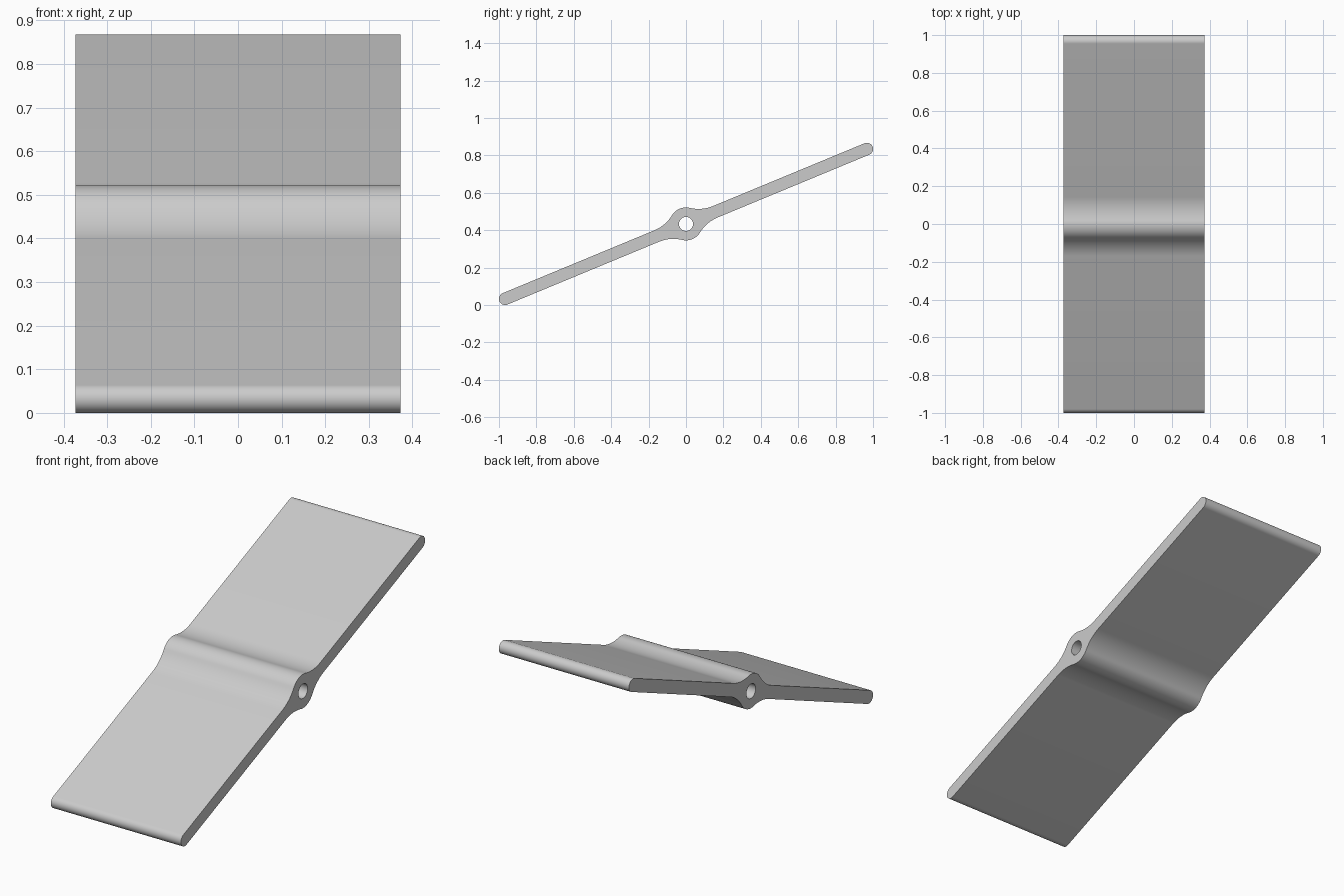
import bpy, bmesh
from math import sin, cos, pi, atan2, sqrt, radians
from mathutils import Matrix

if "Cube" in bpy.data.objects:
    bpy.data.objects.remove(bpy.data.objects["Cube"], do_unlink=True)

WIDTH = 0.746      # along x
TILT = radians(22.5)
HALF = 0.033       # half blade thickness and tip radius
REACH = 1.0467     # hub centre to tip centre
HUB, HOLE = 0.088, 0.0375
FILLET = 0.2
CENTRE_Z = 0.4335


def arc(cx, cy, r, a, b, n):
    return [(cx + r * cos(a + (b - a) * i / n), cy + r * sin(a + (b - a) * i / n))
            for i in range(n + 1)]


# Half outline: rounded tip, blade, fillet, hub crown, fillet
fy = HALF + FILLET
fx = sqrt((HUB + FILLET) ** 2 - fy ** 2)
crown = atan2(fy, fx)
half = arc(REACH, 0, HALF, -pi / 2, pi / 2, 20)
half += arc(fx, fy, FILLET, -pi / 2, crown - pi, 14)
half += arc(0, 0, HUB, crown, pi - crown, 20)[1:]
half += arc(-fx, fy, FILLET, -crown, -pi / 2, 14)[1:]
outline = half + [(-x, -y) for x, y in half]
bore = arc(0, 0, HOLE, 0, 2 * pi, 40)[:-1]

# Fill the profile around the bore and extrude it across the width
bm = bmesh.new()
edges = []
for loop in (outline, bore):
    vs = [bm.verts.new((-WIDTH / 2, y, z)) for y, z in loop]
    edges += [bm.edges.new((vs[i - 1], vs[i])) for i in range(len(vs))]
bmesh.ops.triangle_fill(bm, edges=edges, use_beauty=True)
out = bmesh.ops.extrude_face_region(bm, geom=bm.faces[:], use_keep_orig=True)
new = [v for v in out["geom"] if isinstance(v, bmesh.types.BMVert)]
bmesh.ops.translate(bm, verts=new, vec=(WIDTH, 0, 0))
bmesh.ops.recalc_face_normals(bm, faces=bm.faces)
bm.transform(Matrix.Translation((0, 0, CENTRE_Z)) @ Matrix.Rotation(TILT, 4, "X"))
mesh = bpy.data.meshes.new("flap_plate")
bm.to_mesh(mesh)
bm.free()
flap = bpy.data.objects.new("flap_plate", mesh)
bpy.context.collection.objects.link(flap)

# Plain grey finish
grey = bpy.data.materials.new("light_grey")
grey.use_nodes = True
colour = (0.6, 0.6, 0.6, 1)
grey.diffuse_color = colour
grey.node_tree.nodes["Principled BSDF"].inputs["Base Color"].default_value = colour
mesh.materials.append(grey)

bpy.ops.object.select_all(action="DESELECT")
bpy.context.view_layer.objects.active = flap
flap.select_set(True)
bpy.ops.object.shade_smooth_by_angle(angle=radians(30))
